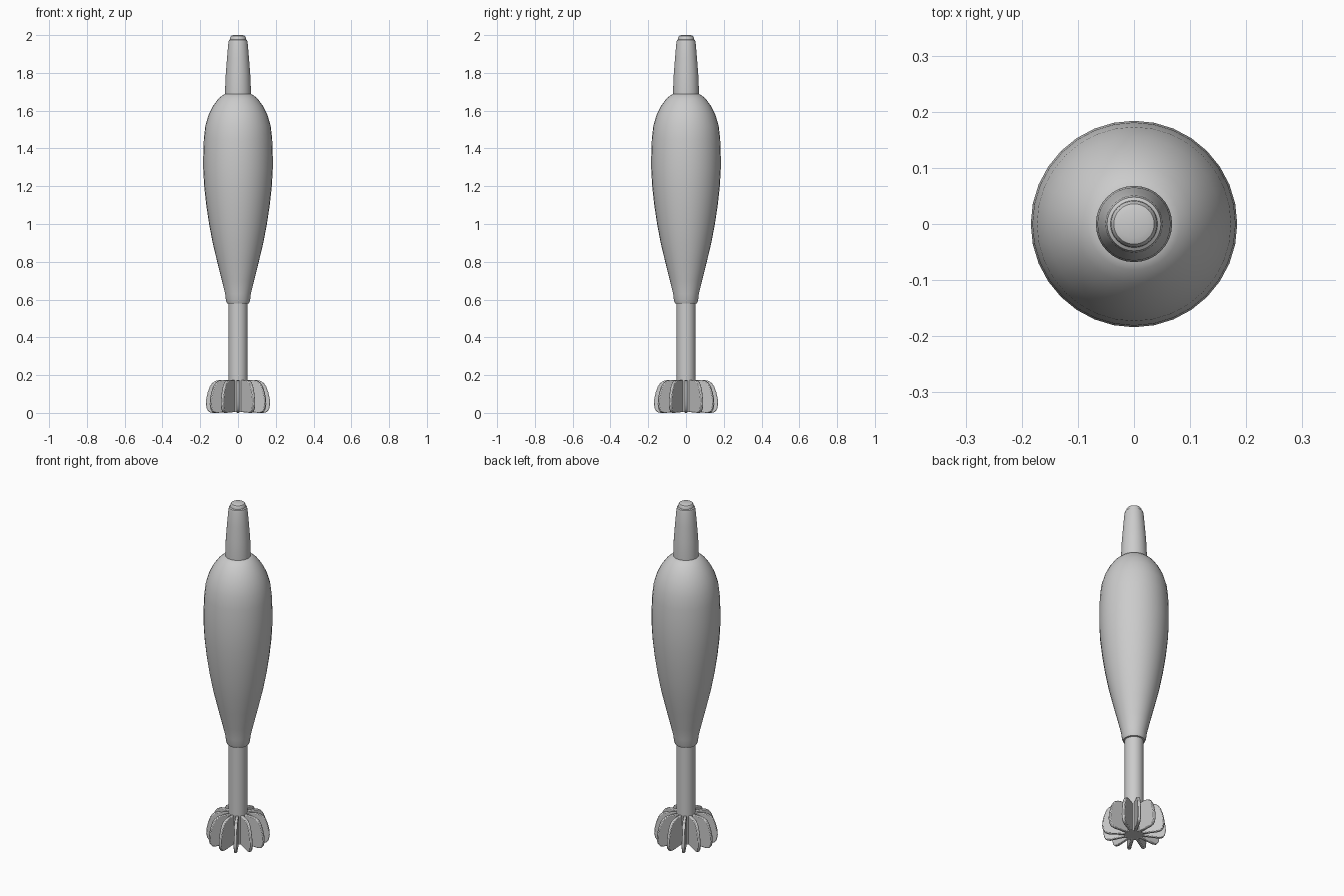
import bpy, bmesh, math

if "Cube" in bpy.data.objects:
    bpy.data.objects.remove(bpy.data.objects["Cube"])


def finish(name, bm, angle):
    bmesh.ops.recalc_face_normals(bm, faces=bm.faces)
    mesh = bpy.data.meshes.new(name)
    bm.to_mesh(mesh)
    bm.free()
    ob = bpy.data.objects.new(name, mesh)
    bpy.context.collection.objects.link(ob)
    bpy.ops.object.select_all(action='DESELECT')
    ob.select_set(True)
    bpy.context.view_layer.objects.active = ob
    bpy.ops.object.shade_smooth_by_angle(angle=math.radians(angle))
    return ob


def lathe(name, profile, sides=32):
    """Turn (radius, height) points into a capped solid of revolution."""
    bm = bmesh.new()
    rings = []
    for r, z in profile:
        rings.append([bm.verts.new((r * math.cos(2 * math.pi * i / sides),
                                    r * math.sin(2 * math.pi * i / sides), z))
                      for i in range(sides)])
    for a, b in zip(rings, rings[1:]):
        for i in range(sides):
            j = (i + 1) % sides
            bm.faces.new((a[i], a[j], b[j], b[i]))
    bm.faces.new(rings[0][::-1])
    bm.faces.new(rings[-1])
    return finish(name, bm, 35)


# Teardrop body
lathe("body", [(0.05, 0.578), (0.058, 0.58), (0.064, 0.595), (0.068, 0.63),
               (0.085, 0.70), (0.110, 0.80), (0.134, 0.90), (0.153, 1.00),
               (0.168, 1.10), (0.179, 1.20), (0.184, 1.29), (0.184, 1.36),
               (0.181, 1.45), (0.173, 1.52), (0.155, 1.58), (0.132, 1.625),
               (0.105, 1.662), (0.082, 1.682), (0.066, 1.69)])

# Tapered nose with a stepped rounded tip
lathe("nose", [(0.068, 1.68), (0.068, 1.72), (0.065, 1.79), (0.058, 1.88),
               (0.051, 1.96), (0.048, 1.973), (0.042, 1.977), (0.041, 1.988),
               (0.036, 1.996), (0.025, 2.0)])

# Tail tube
lathe("tail_tube", [(0.05, 0.005), (0.05, 0.59)])

# Twelve rounded tail fins
FIN = [(0.03, 0.005), (0.135, 0.0), (0.153, 0.005), (0.165, 0.02),
       (0.17, 0.045), (0.168, 0.075), (0.16, 0.11), (0.149, 0.14),
       (0.135, 0.16), (0.115, 0.171), (0.09, 0.175), (0.03, 0.175)]
HALF = 0.0085
bm = bmesh.new()
for k in range(12):
    a = k * math.pi / 6
    c, s = math.cos(a), math.sin(a)
    front, back = [[bm.verts.new((r * c - t * s, r * s + t * c, z)) for r, z in FIN]
                   for t in (HALF, -HALF)]
    bm.faces.new(front)
    bm.faces.new(back[::-1])
    n = len(FIN)
    for i in range(n):
        j = (i + 1) % n
        bm.faces.new((front[i], back[i], back[j], front[j]))
fins = finish("tail_fins", bm, 40)
bevel = fins.modifiers.new("soft_edges", 'BEVEL')
bevel.width = 0.004
bevel.segments = 2
bevel.limit_method = 'ANGLE'
bevel.angle_limit = math.radians(60)
